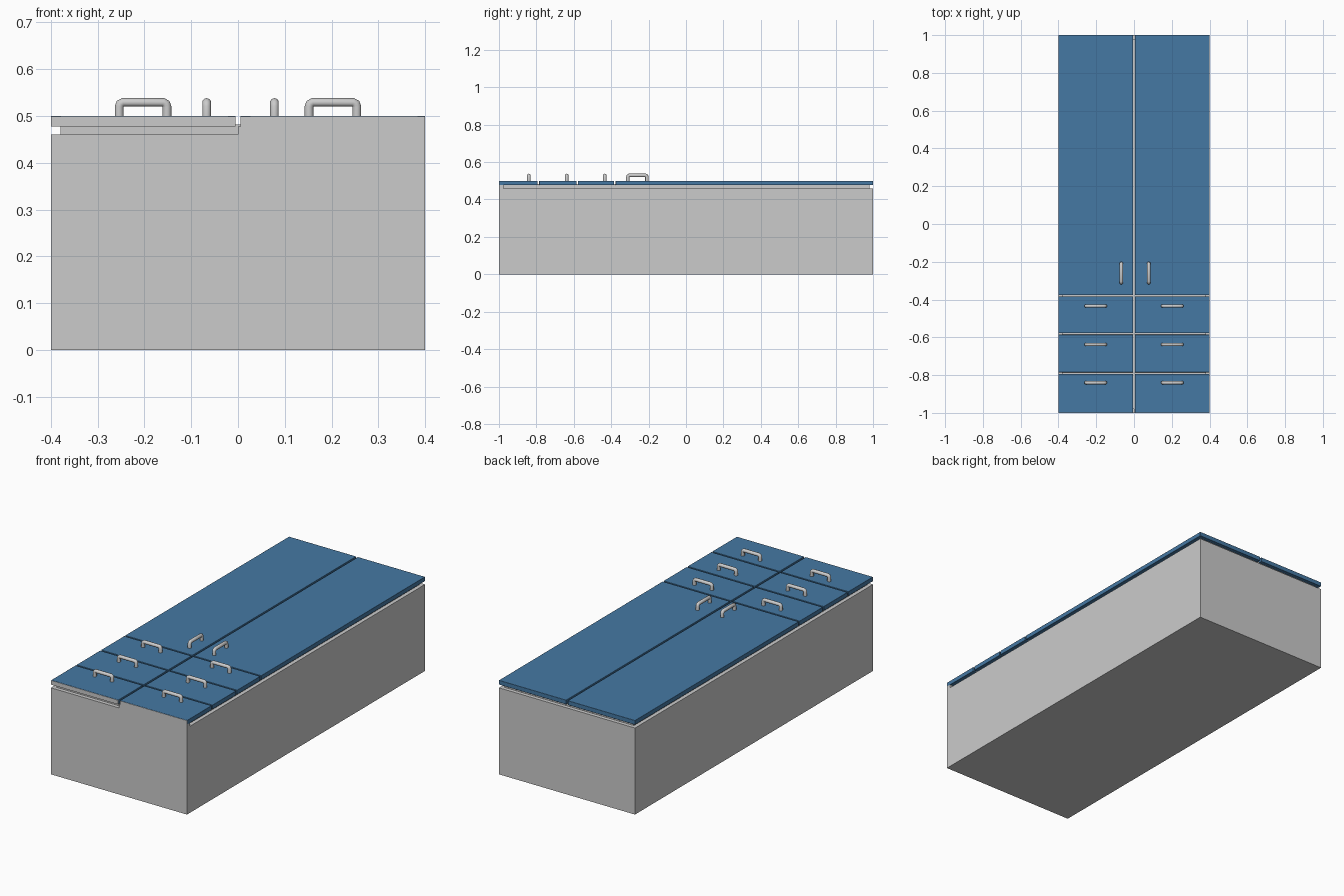
import bpy, math

if "Cube" in bpy.data.objects:
    bpy.data.objects.remove(bpy.data.objects["Cube"])

blue = bpy.data.materials.new("blue_front")
blue.diffuse_color = (0.06, 0.19, 0.37, 1)
blue.use_nodes = True
blue.node_tree.nodes["Principled BSDF"].inputs["Base Color"].default_value = blue.diffuse_color


def box(name, x, y, z, mat=None, bevel=0.0):
    """Box from (min, max) pairs on each axis."""
    bpy.ops.mesh.primitive_cube_add(
        size=1, location=[(a + b) / 2 for a, b in (x, y, z)])
    o = bpy.context.object
    o.name = name
    o.scale = [b - a for a, b in (x, y, z)]
    bpy.ops.object.transform_apply(location=False, rotation=False, scale=True)
    if mat:
        o.data.materials.append(mat)
    if bevel:
        m = o.modifiers.new("bevel", 'BEVEL')
        m.width, m.segments = bevel, 2
    bpy.ops.object.shade_smooth_by_angle(angle=math.radians(35))
    return o


def handle(name, x, y, along_y):
    """Rounded staple-shaped pull standing on the front panels."""
    half = [(0.051, -0.004), (0.051, 0.020), (0.049, 0.026), (0.043, 0.029)]
    path = [(-px, pz) for px, pz in half] + half[::-1]
    cu = bpy.data.curves.new(name, 'CURVE')
    cu.dimensions = '3D'
    cu.bevel_depth, cu.bevel_resolution, cu.use_fill_caps = 0.0095, 3, True
    s = cu.splines.new('POLY')
    s.points.add(len(path) - 1)
    for p, (px, pz) in zip(s.points, path):
        p.co = (px, 0, pz, 1)
    o = bpy.data.objects.new(name, cu)
    bpy.context.collection.objects.link(o)
    o.location = (x, y, 0.5)
    o.rotation_euler.z = math.pi / 2 if along_y else 0
    bpy.ops.object.select_all(action='DESELECT')
    o.select_set(True)
    bpy.context.view_layer.objects.active = o
    bpy.ops.object.convert(target='MESH')
    bpy.ops.object.shade_smooth_by_angle(angle=math.radians(50))


# carcass with a recessed frame carrying the fronts
box("carcass", (-0.4, 0.4), (-1, 1), (0, 0.46))
box("recessed_frame", (-0.38, 0.38), (-0.98, 0.98), (0.45, 0.482))
box("front_rail_right", (0, 0.4), (-1, -0.975), (0.455, 0.478))

# fronts: one tall door above three drawers on each side
rows = [("drawer_bottom", -0.998, -0.793, -0.84),
        ("drawer_middle", -0.785, -0.586, -0.638),
        ("drawer_top", -0.578, -0.384, -0.434),
        ("door", -0.376, 1.0, -0.26)]
for side, sx in (("left", -1), ("right", 1)):
    xs = tuple(sorted((sx * 0.005, sx * 0.4)))
    for part, y0, y1, hy in rows:
        box(f"{part}_{side}", xs, (y0, y1), (0.477, 0.5), blue, 0.001)
        door = part == "door"
        hx = (0.078 if sx > 0 else -0.067) if door else sx * 0.203
        handle(f"{part}_handle_{side}", hx, hy, door)
    # grey edge strip at the foot of the bottom drawer
    box(f"edge_strip_{side}", xs, (-1.0, -0.997), (0.477, 0.499))
